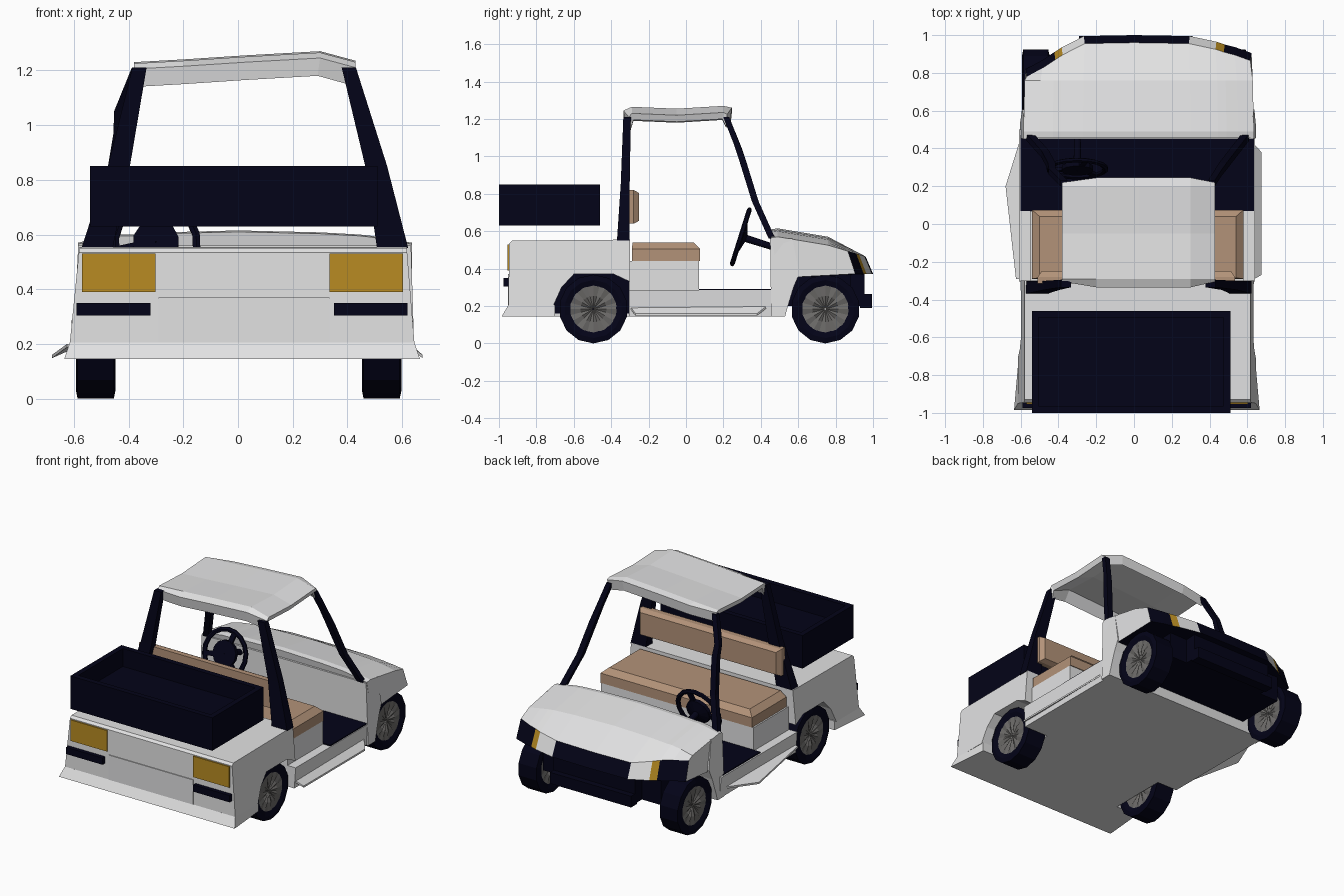
import bpy, bmesh, math
from mathutils import Vector, Matrix

if "Cube" in bpy.data.objects:
    bpy.data.objects.remove(bpy.data.objects["Cube"])

def mat(name, r, g, b):
    m = bpy.data.materials.new(name)
    m.diffuse_color = (r, g, b, 1)
    m.use_nodes = True
    m.node_tree.nodes["Principled BSDF"].inputs["Base Color"].default_value = m.diffuse_color
    return m

WHITE = mat("body_light_grey", .76, .76, .765)
NAVY = mat("dark_navy", .001, .001, .009)
TAN = mat("seat_tan", .45, .29, .19)
AMBER = mat("lamp_amber", .48, .26, .016)
HUB = mat("hub_grey", .15, .145, .14)
LAMP = mat("lamp_white", .82, .82, .82)

def build(name, verts, faces, mats, idx=None, bevel=0):
    bm = bmesh.new()
    vs = [bm.verts.new(v) for v in verts]
    for i, f in enumerate(faces):
        face = bm.faces.new([vs[k] for k in f])
        if idx:
            face.material_index = idx[i]
    if bevel:
        bmesh.ops.bevel(bm, geom=bm.edges[:], offset=bevel, segments=1, affect='EDGES')
    bmesh.ops.recalc_face_normals(bm, faces=bm.faces[:])
    me = bpy.data.meshes.new(name)
    bm.to_mesh(me)
    bm.free()
    for m in mats:
        me.materials.append(m)
    ob = bpy.data.objects.new(name, me)
    bpy.context.collection.objects.link(ob)
    return ob

def frustum(name, lo, hi, z0, z1, m, bevel=0):
    """Box whose bottom and top rectangles (x0, x1, y0, y1) may differ."""
    v = []
    for (a, b, c, d), z in ((lo, z0), (hi, z1)):
        v += [(a, c, z), (b, c, z), (b, d, z), (a, d, z)]
    f = [(3, 2, 1, 0), (4, 5, 6, 7)] + [(i, (i+1) % 4, (i+1) % 4+4, i+4) for i in range(4)]
    return build(name, v, f, [m], bevel=bevel)

def box(name, x0, x1, y0, y1, z0, z1, m, bevel=0):
    r = (x0, x1, y0, y1)
    return frustum(name, r, r, z0, z1, m, bevel)

def prism(name, prof, left, right, m):
    """(y, z) profile spanned between two x functions of z."""
    n = len(prof)
    v = [(left(z), y, z) for y, z in prof] + [(right(z), y, z) for y, z in prof]
    f = [tuple(range(n)), tuple(range(2*n-1, n-1, -1))]
    f += [(i, (i+1) % n, (i+1) % n+n, i+n) for i in range(n)]
    return build(name, v, f, [m])

def post(name, path, sizes, m):
    """Square bar through points; sizes are (x, y) half widths."""
    v, f = [], []
    for (x, y, z), (a, b) in zip(path, sizes):
        v += [(x-a, y-b, z), (x+a, y-b, z), (x+a, y+b, z), (x-a, y+b, z)]
    for k in range(len(path)-1):
        f += [(4*k+i, 4*k+(i+1) % 4, 4*k+4+(i+1) % 4, 4*k+4+i) for i in range(4)]
    f += [(3, 2, 1, 0), tuple(range(len(v)-4, len(v)))]
    return build(name, v, f, [m])

def lathe(name, prof, seg, m, closed=False):
    """Spin an (axis, radius) profile around the local x axis."""
    n = len(prof)
    v = [(a, r*math.sin(2*math.pi*s/seg), -r*math.cos(2*math.pi*s/seg)) for s in range(seg) for a, r in prof]
    f = [(s*n+i, s*n+(i+1) % n, (s+1) % seg*n+(i+1) % n, (s+1) % seg*n+i)
         for s in range(seg) for i in range(n if closed else n-1)]
    return build(name, v, f, [m])

# wheels: tyre plus fan-shaped hub on both faces
for sx, side in ((-.52, "left"), (.525, "right")):
    for y, end in ((-.495, "rear"), (.745, "front")):
        w = lathe(f"{end}_{side}_tyre",
                  [(-.06, .12), (-.072, .155), (-.066, .184), (.066, .184), (.072, .155), (.06, .12)], 14, NAVY, True)
        h = lathe(f"{end}_{side}_hub",
                  [(-.05, .004), (-.066, .07), (-.062, .125), (.062, .125), (.066, .07), (.05, .004)], 24, HUB, True)
        for i, vert in enumerate(h.data.vertices):  # pleated spokes
            if i // 6 % 2 and i % 6 in (1, 4):
                vert.co.x *= .82
        w.location = h.location = (sx, y, .184)

# rear body with wheel arch notch, sides lean in towards the top
lx = lambda z: -.615 + .1*(z-.2)
rx = lambda z: .645 - .08*(z-.2)
prism("rear_body", [(-.95, .2), (-.945, .535), (-.93, .55), (-.3, .555), (-.3, .33), (-.385, .37),
                    (-.6, .37), (-.665, .3), (-.71, .2)], lx, rx, WHITE)
box("rear_wheel_housing", -.45, .45, -.71, -.3, .16, .37, NAVY)
skirt = frustum("rear_skirt", (-.635, .665, -.985, -.7), (-.615, .645, -.95, -.7), .145, .205, WHITE)
for vert in skirt.data.vertices:
    if vert.co.y > -.8:
        vert.co.x = -.61 if vert.co.x < 0 else .64
box("tail_centre_panel", -.29, .335, -.953, -.94, .205, .37, WHITE)

# tail lamps and rear bumper pads
for n, a in (("left", -.57), ("right", .335)):
    box(n+"_tail_lamp", a, a+.268, -.954, -.94, .39, .53, AMBER)
    box(n+"_bumper_pad", a-.02*(a < 0)+.015*(a > 0), a+.25+.035*(a > 0), -.975, -.94, .305, .35, NAVY)

# underbody, sills and floor
box("underbody", -.45, .45, -.94, .5, .145, .2, WHITE)
frustum("sill_body", (-.6, .63, -.305, .5), (-.61, .64, -.305, .5), .145, .285, WHITE)
box("floor_mat", -.6, .635, .07, .47, .284, .292, NAVY)
for n, pts in (("left", [(-.605, .44), (-.68, .2), (-.625, -.29), (-.59, -.29)]),
               ("right", [(.63, .43), (.675, .38), (.675, -.27), (.62, -.3)])):
    v = [(x, y, .16 if abs(x) > .64 else .2) for x, y in pts]
    v += [(x, y, z-.012) for x, y, z in v]
    build(n+"_sill_flange", v, [(0, 1, 2, 3), (7, 6, 5, 4)] +
          [(i, (i+1) % 4, (i+1) % 4+4, i+4) for i in range(4)], [WHITE])

# seats
box("seat_base", -.55, .58, -.305, .07, .2, .44, WHITE)
box("seat_cushion", -.54, .58, -.29, .075, .44, .505, TAN)
frustum("seat_cushion_top", (-.54, .58, -.29, .075), (-.5, .54, -.285, .04), .505, .54, TAN)
box("seat_back", -.51, .535, -.315, -.28, .64, .82, TAN)
front = box("seat_back_pad", -.51, .535, -.28, -.25, .64, .82, TAN)
for vert in front.data.vertices:
    if vert.co.y > -.26:
        vert.co.x *= .96
        vert.co.z = .73 + (vert.co.z-.73)*.82

# cargo box, open on top
c = box("cargo_box", -.54, .51, -1, -.46, .63, .85, NAVY)
bm = bmesh.new()
bm.from_mesh(c.data)
top = max(bm.faces, key=lambda f: f.calc_center_median().z)
bmesh.ops.inset_region(bm, faces=[top], thickness=.05)
bmesh.ops.translate(bm, verts=bmesh.ops.extrude_discrete_faces(bm, faces=[top])["faces"][0].verts[:], vec=(0, 0, -.12))
bm.to_mesh(c.data)
bm.free()

# hood: columns across x, each (x, nose y, crown height offset)
cols = [(-.585, .82, -.03), (-.5, .865, -.01), (-.43, .91, 0), (-.39, .935, .0), (-.27, .995, .008), (0, 1, .015),
        (.3, .995, .008), (.445, .965, 0), (.49, .95, -.005), (.55, .935, -.015), (.635, .905, -.03)]
v, f, idx = [], [], []
for x, yn, dz in cols:
    edge = min(1, max(0, (1-yn)/.1))
    v += [(x, .5, .35), (x, .455, .595+dz), (x, .49, .6+dz), (x*.99, .76, .555+dz),
          (x*.97, yn-.04, .465+.03*edge), (x*.98, yn, .372)]
band = [1, 1, 3, 2, 1, 1, 2, 3, 1, 1]
for k in range(len(cols)-1):
    for i in range(6):
        f.append((6*k+i, 6*k+(i+1) % 6, 6*k+6+(i+1) % 6, 6*k+6+i))
        idx.append(band[k] if i == 4 else 1 if i == 5 else 0)
f += [tuple(range(6)), tuple(range(len(v)-6, len(v)))]
idx += [0, 0]
build("hood", v, f, [WHITE, NAVY, LAMP, AMBER], idx)

# cowl behind the front wheels, wheel housing, grille and front bumper
prism("front_cowl", [(.455, .145), (.45, .56), (.57, .56), (.605, .37), (.575, .3), (.545, .2), (.53, .145)],
      lambda z: -.605+.05*(z-.14), lambda z: .645-.03*(z-.14), WHITE)
box("front_housing", -.43, .44, .5, .88, .2, .385, NAVY)
box("front_grille", -.29, .31, .88, .955, .2, .385, NAVY)
box("front_bumper", -.29, .31, .93, .995, .19, .265, NAVY)

# roof posts
for n, pts in (("left", [(-.37, .215, 1.21), (-.435, .28, 1.05), (-.435, .305, .97), (-.47, .37, .76), (-.55, .46, .56)]),
               ("right", [(.41, .215, 1.21), (.445, .27, 1.07), (.47, .305, .97), (.52, .37, .76), (.59, .46, .56)])):
    post(n+"_front_post", pts, [(.018, .016)]*2+[(.02, .018)]*3, NAVY)
for n, top_x, mid_x, low_x in (("left", -.36, -.435, -.515), ("right", .405, .505, .565)):
    post(n+"_rear_post", [(top_x, -.315, 1.21), (mid_x, -.325, .85), (low_x, -.335, .55)],
         [(.026, .02), (.04, .024), (.057, .034)], NAVY)

# roof: wavy top sheet with a hollow underside and deeper rear lip
xs, ys = [-.38, -.2, .03, .3, .43], [-.335, -.29, -.05, .2, .245]
rise = [1.225, 1.235, 1.25, 1.265, 1.23]
wave = [-.02, .0, -.01, .005, -.005]
n = 5
tops, lows = [], []
for i, x in enumerate(xs):
    for j, y in enumerate(ys):
        side = i in (0, 4)
        yy = y + (.03 if j == 0 else -.025 if j == 4 else 0)*side
        tops.append((x, yy, rise[i]+wave[j]))
        drop = (.065 if j in (0, 4) else .035 if side else .02)
        lows.append((x*.97, yy*.97, rise[i]+wave[j]-drop))
f = []
for i in range(n-1):
    for j in range(n-1):
        q = (i*n+j, i*n+j+1, (i+1)*n+j+1, (i+1)*n+j)
        f += [q, tuple(k+n*n for k in reversed(q))]
rim = [i*n for i in range(n)] + [(n-1)*n+j for j in range(1, n)] + \
      [i*n+n-1 for i in range(n-2, -1, -1)] + list(range(n-2, 0, -1))
f += [(a, b, b+n*n, a+n*n) for a, b in zip(rim, rim[1:]+rim[:1])]
build("roof", tops+lows, f, [WHITE])

# steering wheel, hub, spokes and column
axis = Vector((0, .95, -.3)).normalized()
place = Matrix.Translation((-.3, .293, .57)) @ Vector((1, 0, 0)).rotation_difference(axis).to_matrix().to_4x4()
ring = [(.013*math.cos(a), .15+.016*math.sin(a)) for a in (k*math.pi/3 for k in range(6))]
lathe("steering_rim", ring, 18, NAVY, True).matrix_world = place
lathe("steering_hub", [(-.012, .002), (-.012, .085), (.012, .085), (.03, .02), (.19, .018), (.19, .002)],
      12, NAVY, True).matrix_world = place
for k in range(3):
    s = box(f"steering_spoke_{k+1}", -.008, .008, -.016, .016, .05, .15, NAVY)
    s.matrix_world = place @ Matrix.Rotation(k*2*math.pi/3, 4, 'X')
